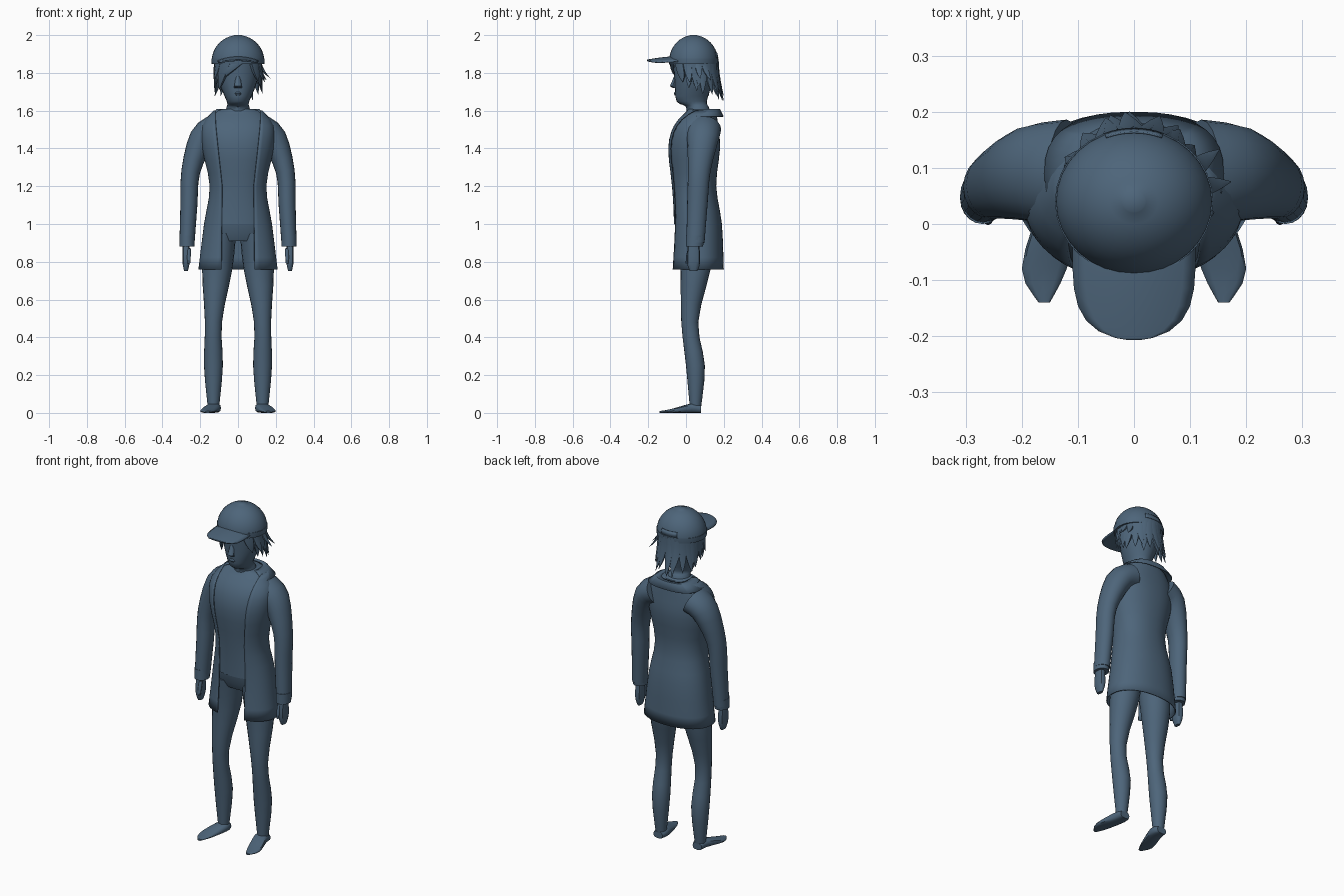
import bpy, bmesh, math
from math import sin, cos, pi, radians
from mathutils import Vector

if "Cube" in bpy.data.objects:
    bpy.data.objects.remove(bpy.data.objects["Cube"])

colour = (.075, .13, .195, 1)
slate = bpy.data.materials.new("slate_blue")
slate.use_nodes = True
slate.diffuse_color = colour
slate.node_tree.nodes["Principled BSDF"].inputs["Base Color"].default_value = colour


def finish(name, bm, thickness=0):
    """Turn a bmesh into a shaded object, optionally with sheet thickness."""
    bmesh.ops.recalc_face_normals(bm, faces=bm.faces)
    mesh = bpy.data.meshes.new(name)
    bm.to_mesh(mesh)
    bm.free()
    mesh.materials.append(slate)
    part = bpy.data.objects.new(name, mesh)
    bpy.context.collection.objects.link(part)
    if thickness:
        part.modifiers.new("thickness", "SOLIDIFY").thickness = thickness
    bpy.ops.object.select_all(action="DESELECT")
    part.select_set(True)
    bpy.context.view_layer.objects.active = part
    bpy.ops.object.shade_smooth_by_angle(angle=radians(45))


def bridge(bm, rows, closed):
    """Fill quads between neighbouring rows of vertices."""
    for lower, upper in zip(rows, rows[1:]):
        count = len(lower)
        for k in range(count if closed else count - 1):
            j = (k + 1) % count
            bm.faces.new((lower[k], lower[j], upper[j], upper[k]))


def power(value, exponent):
    return math.copysign(abs(value) ** exponent, value)


def loft(name, rings, sides=16, exponent=1, gaps=None, thickness=0):
    """Skin rings of (centre, across, along); angle zero points against along.
    gaps holds the half angle that each ring leaves open at the front."""
    bm = bmesh.new()
    rows = []
    for i, (centre, across, along) in enumerate(rings):
        start = gaps[i] if gaps else 0
        row = []
        for k in range(sides + 1 if gaps else sides):
            t = start + (2 * pi - 2 * start) * k / sides
            offset = Vector(across) * power(sin(t), exponent) - Vector(along) * power(cos(t), exponent)
            row.append(bm.verts.new(Vector(centre) + offset))
        rows.append(row)
    bridge(bm, rows, closed=not gaps)
    if not gaps:
        bm.faces.new(rows[0])
        bm.faces.new(rows[-1])
    finish(name, bm, thickness)


def smooth(keys, steps=3):
    """Run a Catmull-Rom spline through rows of numbers."""
    result = []
    padded = [keys[0], *keys, keys[-1]]
    for a, b, c, d in zip(padded, padded[1:], padded[2:], padded[3:]):
        for step in range(steps):
            t = step / steps
            result.append([q + t / 2 * (r - p + t * (2*p - 5*q + 4*r - s + t * (3*q - p - 3*r + s)))
                           for p, q, r, s in zip(a, b, c, d)])
    return result + [list(keys[-1])]


def level(rows, x=0):
    """Horizontal rings from (height, centre y, half width, half depth)."""
    return [((x, y, z), (width, 0, 0), (0, depth, 0)) for z, y, width, depth in rows]


# Coat, open down the front with lapels spreading towards the shoulders
coat = smooth([(.76, .06, .21, .14), (1, .06, .18, .13), (1.2, .04, .15, .12),
               (1.4, .04, .19, .14), (1.52, .05, .19, .12), (1.6, .08, .13, .08)])


def opening(z, half_width):
    return math.asin(min(1, (.08 + max(0, z - 1.2) / 10) / half_width))


loft("coat", level(coat), 40, .9, [opening(z, width) for z, y, width, depth in coat], .006)

# Shirt and trouser top fill the opening
inner = [(z, y, width - .007, depth - .006) for z, y, width, depth in coat if z > .95]
loft("shirt", level(inner + [(1.61, .08, .08, .07)]), 40, .9)
loft("pelvis", level([(1, .06, .17, .12), (.95, .06, .17, .11), (.91, .06, .15, .09)]), 24, .9)

# Collar folded over the shoulders
loft("collar", level([(1.61, .09, .08, .07), (1.61, .09, .11, .09), (1.57, .09, .16, .11)]),
     24, .8, [radians(60)] * 3, .006)

# Head with neck, nose and lips
loft("head", level(smooth([(1.56, .07, .08, .07), (1.62, .06, .06, .06), (1.65, .03, .06, .08),
                           (1.75, .04, .1, .1), (1.88, .05, .12, .12)])), 24)
loft("nose", level([(1.72, -.06, .02, .01), (1.73, -.07, .02, .015), (1.79, -.05, .01, .01)]), 8)
loft("lips", level([(1.68, -.05, .01, .01), (1.69, -.05, .02, .015), (1.7, -.05, .01, .01)]), 8)


# Cap crown with a rim band and a rear strap
def crown(rise, grow=0):
    """Ring of the dome at a fraction of its height."""
    radius = math.sqrt(max(.02, 1 - rise * rise))
    return 1.86 + .14 * rise, .04, .14 * radius + grow, .13 * radius + grow


loft("cap_crown", level([crown(sin(pi / 2 * k / 10)) for k in range(11)]), 32)
loft("cap_rim", level([crown(-.1), crown(0, .001), crown(.12, .002)]), 32)
loft("cap_strap", level([crown(.15, .003), crown(.35, .003)]), 8, 1, [radians(158)] * 2, .003)

# Cap brim, rounded at the tip and drooping at the sides
bm = bmesh.new()
rows = []
for k in range(9):
    reach = sin(pi / 2 * k / 8)
    half = max(.01, .11 * math.sqrt(max(0, 1 - reach ** 5)))
    xs = [half * j / 5 for j in range(-5, 6)]
    rows.append([bm.verts.new((x, -.207 * reach, 1.89 - .02 * reach ** 2 - 2 * x * x)) for x in xs])
bridge(bm, rows, closed=False)
finish("cap_brim", bm, .008)


# Hair: tapered locks that hang from under the cap
def lock(name, degrees, turn, drop, flare, width):
    """Hang a lock at an angle round the head, turning and flaring to its tip."""
    rings = []
    for step in range(6):
        f = step / 5
        t = radians(degrees + turn * f)
        out = Vector((sin(t), -cos(t), 0))
        side = Vector((cos(t), sin(t), 0))
        centre = Vector((0, .045, 1.87 - drop * f)) + out * (.115 + flare * f * f)
        size = width * (1 - f ** 3) + .001
        rings.append((centre, side * size, out * size / 2))
    loft(name, rings, 6)


for i in range(17):
    degrees = 76 + 13 * i
    back = max(0, -cos(radians(degrees)))
    lock(f"hair_lock_{i + 1}", degrees, 7 * sin(i * 1.7),
         .15 + .05 * back + .02 * sin(i * 2.3), .01 + .03 * back, .025)

# Swept fringe, then the longer flicks at the side and back
for i, shape in enumerate([(8, -68, .12, 0, .035), (-30, -30, .16, 0, .035),
                           (-60, -10, .11, .02, .03), (45, 15, .12, .01, .03),
                           (70, 10, .12, .03, .025), (100, 0, .1, .06, .02),
                           (115, 5, .11, .06, .02), (180, 3, .22, .04, .025)]):
    lock(f"fringe_lock_{i + 1}", *shape)


# Arms and legs, one set for each side
def sleeve_rings(keys, side):
    """Rings square to a path of (x, y, z, radius), a little deeper than wide."""
    rows = smooth(keys)
    rings = []
    for i, (x, y, z, radius) in enumerate(rows):
        before, after = rows[max(0, i - 1)], rows[min(i + 1, len(rows) - 1)]
        across = Vector((before[2] - after[2], 0, after[0] - before[0])).normalized() * radius
        across.x *= side
        rings.append(((side * x, y, z), across, (0, radius * 1.2, 0)))
    return rings


sleeve = [(.12, .09, 1.5, .08), (.19, .09, 1.45, .07), (.25, .07, 1.28, .05),
          (.26, .06, 1.1, .045), (.27, .05, .9, .04)]
leg = smooth([(.95, .05, .08, .1, .09), (.76, .05, .08, .08, .11), (.48, .02, .045, .045, .13),
              (.25, .05, .05, .05, .13), (.03, .05, .03, .03, .13)])
foot = smooth([(.08, .13, .03, .04), (.03, .13, .04, .05), (-.08, .16, .04, .02),
               (-.14, .16, .01, .01)])
hand = smooth([(.9, .04, .02, .03), (.8, .04, .02, .035), (.75, .04, .01, .02)])
thumb = [(.87, .02, .01, .01), (.83, .01, .01, .01), (.79, .005, .007, .007)]

for name, side in (("left", 1), ("right", -1)):
    loft(f"{name}_sleeve", sleeve_rings(sleeve, side), 20)
    loft(f"{name}_cuff", level([(.94, .05, .04, .05), (.88, .045, .04, .045)], side * .27), 20)
    loft(f"{name}_hand", level(hand, side * .275), 10, .8)
    loft(f"{name}_thumb", level(thumb, side * .26), 8)
    loft(f"{name}_leg", [((side * x, y, z), (width, 0, 0), (0, depth, 0))
                         for z, y, width, depth, x in leg], 20)
    loft(f"{name}_foot", [((side * x, y, height / 2), (width, 0, 0), (0, 0, height / 2))
                          for y, x, width, height in foot], 12, .7)
